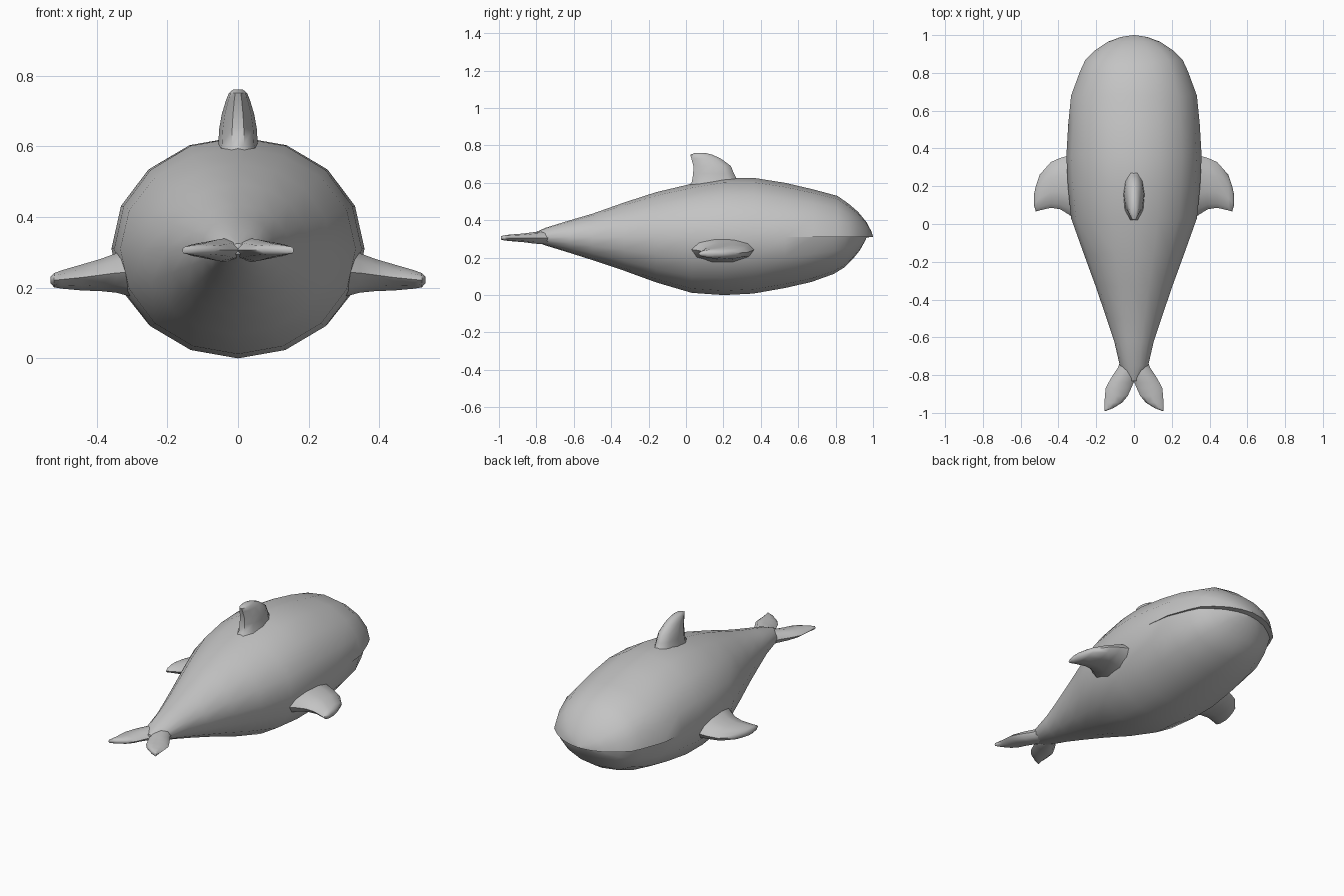
import bpy
import bmesh
import math

cube = bpy.data.objects.get("Cube")
if cube:
    bpy.data.objects.remove(cube, do_unlink=True)

SEAM_Z = 0.31   # height of the mouth line

grey = bpy.data.materials.new("plain grey")
grey.use_nodes = True
grey.diffuse_color = (0.55, 0.55, 0.55, 1)
grey.node_tree.nodes["Principled BSDF"].inputs["Base Color"].default_value = (0.55, 0.55, 0.55, 1)


def loft(name, rings):
    """Skin a list of equal-length closed rings and cap both ends."""
    bm = bmesh.new()
    rows = [[bm.verts.new(p) for p in ring] for ring in rings]
    n = len(rows[0])
    for a, b in zip(rows, rows[1:]):
        for i in range(n):
            j = (i + 1) % n
            bm.faces.new((a[i], a[j], b[j], b[i]))
    bm.faces.new(rows[0])
    bm.faces.new(rows[-1])
    bmesh.ops.remove_doubles(bm, verts=bm.verts, dist=0.0008)
    bmesh.ops.recalc_face_normals(bm, faces=bm.faces)
    mesh = bpy.data.meshes.new(name)
    bm.to_mesh(mesh)
    bm.free()
    mesh.materials.append(grey)
    obj = bpy.data.objects.new(name, mesh)
    bpy.context.collection.objects.link(obj)
    bpy.ops.object.select_all(action='DESELECT')
    obj.select_set(True)
    bpy.context.view_layer.objects.active = obj
    bpy.ops.object.shade_smooth_by_angle(angle=math.radians(58))
    return obj


def oval(u0, u1, v0, v1, n=10):
    """Points of an ellipse that fills the given 2D box."""
    cu, cv, ru, rv = (u0 + u1) / 2, (v0 + v1) / 2, (u1 - u0) / 2, (v1 - v0) / 2
    return [(cu + ru * math.cos(2 * math.pi * i / n),
             cv + rv * math.sin(2 * math.pi * i / n)) for i in range(n)]


# Body: upper half (y, half width, top) and lower half (y, half width, bottom)
stations = [
    (-0.83, 0.020, 0.325, -0.83, 0.020, 0.295),
    (-0.75, 0.075, 0.360, -0.75, 0.075, 0.265),
    (-0.62, 0.105, 0.400, -0.62, 0.105, 0.225),
    (-0.50, 0.145, 0.435, -0.50, 0.145, 0.187),
    (-0.33, 0.203, 0.495, -0.33, 0.203, 0.130),
    (-0.16, 0.265, 0.550, -0.16, 0.265, 0.068),
    (0.03, 0.333, 0.595, 0.03, 0.333, 0.012),
    (0.20, 0.350, 0.625, 0.20, 0.350, 0.000),
    (0.36, 0.358, 0.627, 0.36, 0.358, 0.008),
    (0.53, 0.348, 0.600, 0.53, 0.348, 0.038),
    (0.68, 0.333, 0.565, 0.67, 0.328, 0.070),
    (0.81, 0.285, 0.530, 0.79, 0.280, 0.113),
    (0.87, 0.257, 0.488, 0.85, 0.250, 0.150),
    (0.92, 0.205, 0.445, 0.89, 0.200, 0.190),
    (0.965, 0.138, 0.390, 0.93, 0.138, 0.240),
    (0.99, 0.070, 0.343, 0.955, 0.070, 0.285),
    (1.00, 0.004, 0.313, 0.965, 0.004, 0.307),
]
body_rings = []
for yu, wu, top, yl, wl, bottom in stations:
    arc = [math.pi * i / 8 for i in range(9)]
    upper = [(wu * math.cos(t), yu, SEAM_Z + (top - SEAM_Z) * math.sin(t)) for t in arc]
    lower = [(-wl * math.cos(t), yl, SEAM_Z - (SEAM_Z - bottom) * math.sin(t)) for t in arc]
    body_rings.append(upper + lower)
loft("body", body_rings)

# Dorsal fin: height, y from, y to, half thickness
dorsal = [(0.56, -0.01, 0.33, 0.072), (0.605, 0.025, 0.285, 0.056), (0.65, 0.033, 0.262, 0.053),
          (0.69, 0.034, 0.245, 0.046), (0.73, 0.025, 0.190, 0.034),
          (0.75, 0.020, 0.145, 0.026), (0.76, 0.045, 0.105, 0.014)]
loft("dorsal_fin", [[(x, y, z) for x, y in oval(-h, h, y0, y1)] for z, y0, y1, h in dorsal])

# Side flippers: x, y from, y to, z from, z to
flipper = [(0.28, 0.00, 0.39, 0.165, 0.325), (0.345, 0.05, 0.362, 0.183, 0.300),
           (0.39, 0.078, 0.350, 0.188, 0.283), (0.44, 0.086, 0.328, 0.190, 0.268),
           (0.50, 0.072, 0.260, 0.196, 0.250), (0.52, 0.066, 0.200, 0.200, 0.242),
           (0.53, 0.100, 0.155, 0.212, 0.232)]
# Tail flukes: y, x from, x to, half thickness
fluke = [(-0.72, -0.02, 0.070, 0.034), (-0.76, -0.02, 0.085, 0.034), (-0.81, -0.012, 0.118, 0.031),
         (-0.84, 0.002, 0.135, 0.027), (-0.87, 0.015, 0.150, 0.023), (-0.91, 0.033, 0.154, 0.020),
         (-0.945, 0.062, 0.156, 0.017), (-0.975, 0.110, 0.157, 0.013), (-0.99, 0.150, 0.157, 0.009)]
for side, s in (("left", 1), ("right", -1)):
    loft(side + "_flipper",
         [[(s * x, y, z) for y, z in oval(y0, y1, z0, z1)] for x, y0, y1, z0, z1 in flipper])
    loft(side + "_tail_fluke",
         [[(s * x, y, z) for x, z in oval(x0, x1, 0.306 - h, 0.306 + h, 8)]
          for y, x0, x1, h in fluke])
